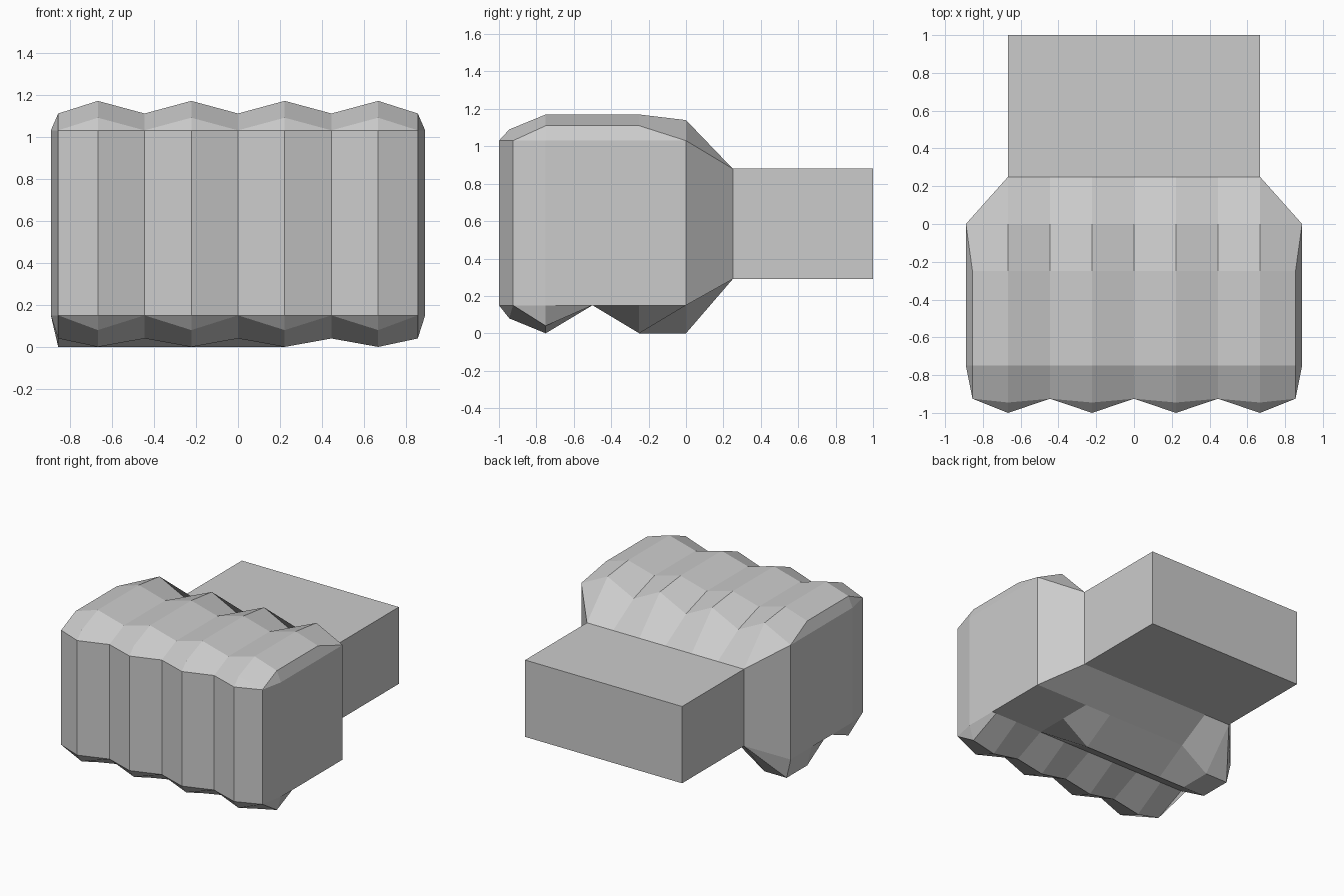
import bpy
import bmesh

if "Cube" in bpy.data.objects:
    bpy.data.objects.remove(bpy.data.objects["Cube"])

# Column stations across the four fingers: odd = ridge, even = valley
STEP = 2 / 9
COLS = [-0.855] + [STEP * i for i in range(-3, 4)] + [0.855]
SIDE, WRIST = 0.89, 0.667
LOW, HIGH = 0.15, 1.03


def clamp(x, limit):
    return max(-limit, min(limit, x))


def ring(ridge, valley, thumb=None, outer=SIDE, edge=None):
    """One cross-section. ridge and valley are (y_top, z_top, y_bottom, z_bottom)."""
    top, bottom = [], []
    for i, x in enumerate(COLS):
        yt, zt, yb, zb = ridge if i % 2 else valley
        if thumb:
            zb = thumb(x)
        if edge == "wrist":
            x = clamp(x, WRIST)
        tx = x
        if edge == "knuckle" and i in (0, 8):
            tx = SIDE if x > 0 else -SIDE
        top.append((tx, yt, zt))
        bottom.append((x, yb, zb))
    y = valley[0]
    zt, zb = (0.88, 0.29) if edge == "wrist" else (HIGH, LOW)
    return (top + [(outer, y, zt), (outer, y, zb)] + bottom[::-1]
            + [(-outer, y, zb), (-outer, y, zt)])


front = (-0.925, HIGH, -0.925, LOW)
rings = [
    # finger fronts
    ring((-1, HIGH, -1, LOW), front, outer=0.855),
    ring((-0.945, 1.09, -0.945, 0.08), front, outer=0.855),
    # curled fingers
    ring((-0.75, 1.17, -0.75, 0), (-0.75, 1.11, -0.75, 0.04)),
    ring((-0.5, 1.17, -0.5, LOW), (-0.5, 1.11, -0.5, LOW)),
    # thumb folded below the palm
    ring((-0.25, 1.17, -0.25, 0), (-0.25, 1.11, -0.25, 0),
         thumb=lambda x: 0 if x < 0.3 else LOW),
    # knuckles and thumb base
    ring((0, 1.14, 0, 0), (0, HIGH, 0, 0),
         thumb=lambda x: 0 if x < -0.6 else LOW, edge="knuckle"),
    # narrowing to the wrist
    ring((0.25, 0.88, 0.25, 0.29), (0.25, 0.88, 0.25, 0.29), outer=WRIST, edge="wrist"),
]


def make_object(name, bm):
    bmesh.ops.recalc_face_normals(bm, faces=bm.faces)
    mesh = bpy.data.meshes.new(name)
    bm.to_mesh(mesh)
    bm.free()
    obj = bpy.data.objects.new(name, mesh)
    bpy.context.collection.objects.link(obj)
    return obj


# Fist: skin the rings, then close the finger fronts
bm = bmesh.new()
loops = [[bm.verts.new(p) for p in r] for r in rings]
n = len(loops[0])
for a, b in zip(loops, loops[1:]):
    for i in range(n):
        j = (i + 1) % n
        bm.faces.new((a[i], a[j], b[j], b[i]))
first = loops[0]
for i in range(8):
    bm.faces.new((first[i], first[i + 1], first[18 - i], first[19 - i]))
bmesh.ops.remove_doubles(bm, verts=bm.verts, dist=0.002)
bmesh.ops.dissolve_degenerate(bm, edges=bm.edges, dist=0.001)
make_object("fist", bm)

# Wrist block
bm = bmesh.new()
bmesh.ops.create_cube(bm, size=1)
bmesh.ops.scale(bm, vec=(2 * WRIST, 0.75, 0.59), verts=bm.verts)
bmesh.ops.translate(bm, vec=(0, 0.625, 0.585), verts=bm.verts)
make_object("wrist", bm)
